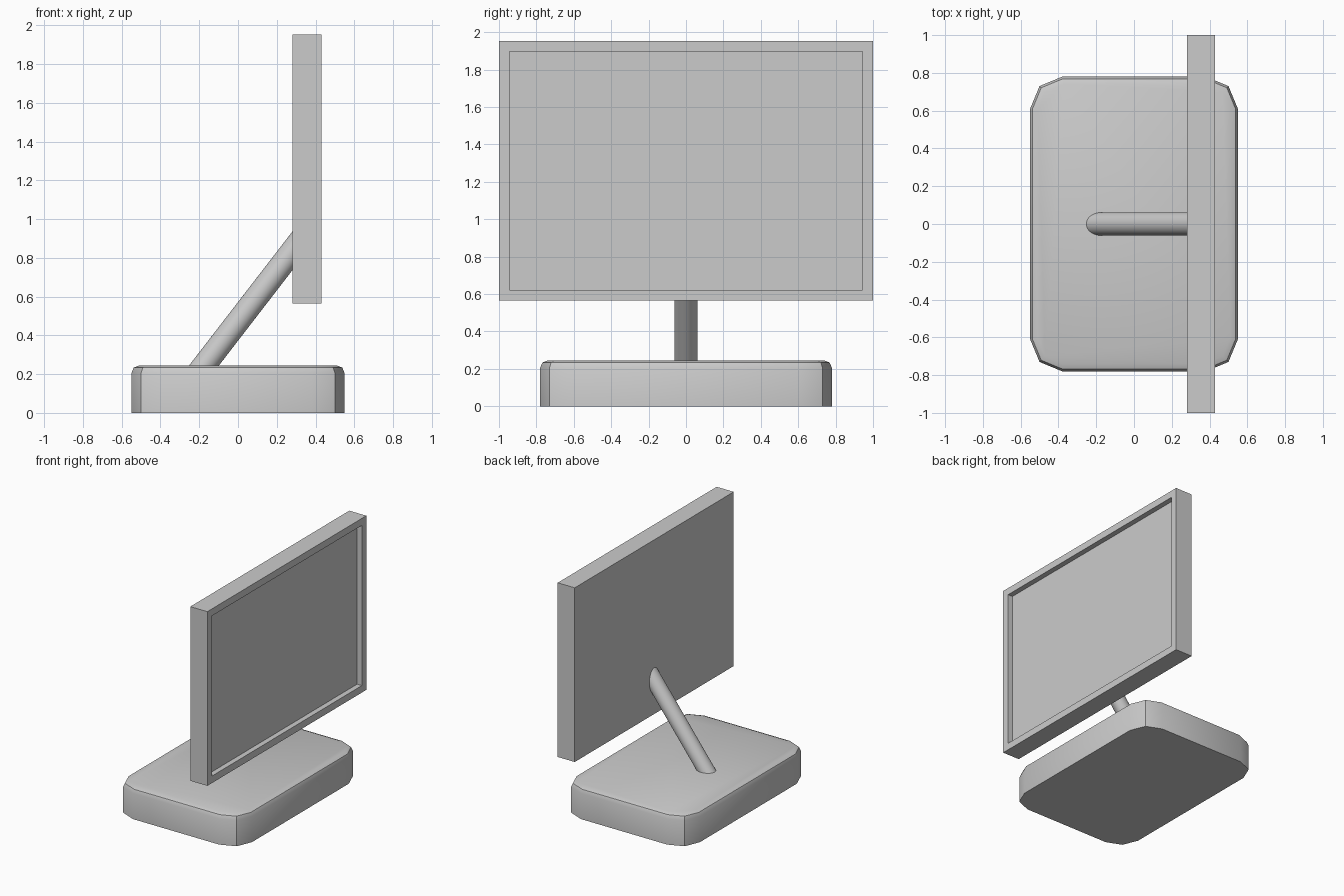
import bpy, bmesh, math
from mathutils import Vector, Matrix

if "Cube" in bpy.data.objects:
    bpy.data.objects.remove(bpy.data.objects["Cube"])


def box(bm, lo, hi):
    lo, hi = Vector(lo), Vector(hi)
    m = Matrix.Translation((lo + hi) / 2) @ Matrix.Diagonal((*(hi - lo), 1))
    bmesh.ops.create_cube(bm, size=1, matrix=m)


def finish(bm, name, smooth=None):
    me = bpy.data.meshes.new(name)
    bm.to_mesh(me)
    bm.free()
    ob = bpy.data.objects.new(name, me)
    bpy.context.collection.objects.link(ob)
    if smooth is not None:
        bpy.ops.object.select_all(action='DESELECT')
        ob.select_set(True)
        bpy.context.view_layer.objects.active = ob
        bpy.ops.object.shade_smooth_by_angle(angle=math.radians(smooth))
    return ob


# Base: slab with chamfer-rounded corners and a softened top rim
bm = bmesh.new()
box(bm, (-0.55, -0.78, 0), (0.55, 0.78, 0.245))
uprights = [e for e in bm.edges if abs(e.verts[0].co.z - e.verts[1].co.z) > 0.1]
bmesh.ops.bevel(bm, geom=uprights, offset=0.17, offset_type='OFFSET',
                segments=2, profile=0.5, affect='EDGES')
rim = [e for e in bm.edges if all(v.co.z > 0.24 for v in e.verts)]
bmesh.ops.bevel(bm, geom=rim, offset=0.04, offset_type='OFFSET',
                segments=2, profile=0.5, affect='EDGES')
finish(bm, "base", 35)

# Screen: panel with a recessed display face
bm = bmesh.new()
box(bm, (0.28, -1, 0.565), (0.43, 1, 1.952))
bm.normal_update()
front = [f for f in bm.faces if f.normal.x > 0.9]
bmesh.ops.inset_region(bm, faces=front, thickness=0.079)
inner = bmesh.ops.extrude_face_region(bm, geom=front)
bmesh.ops.translate(bm, vec=(-0.042, 0, 0),
                    verts=[g for g in inner["geom"] if isinstance(g, bmesh.types.BMVert)])
bmesh.ops.delete(bm, geom=[f for f in front if f.is_valid], context='FACES_ONLY')
bmesh.ops.recalc_face_normals(bm, faces=bm.faces)
finish(bm, "screen")

# Support arm: slanted rod, ends mitred just inside base and screen
bm = bmesh.new()
bottom, top = Vector((-0.175, 0, 0.245)), Vector((0.28, 0, 0.835))
axis = top - bottom
m = Matrix.Translation((bottom + top) / 2) @ axis.to_track_quat('Z', 'Y').to_matrix().to_4x4()
bmesh.ops.create_cone(bm, cap_ends=True, segments=32, radius1=0.061,
                      radius2=0.061, depth=axis.length + 0.4, matrix=m)
for co, no in (((0, 0, 0.235), (0, 0, -1)), ((0.29, 0, 0), (1, 0, 0))):
    cut = bmesh.ops.bisect_plane(bm, geom=bm.verts[:] + bm.edges[:] + bm.faces[:],
                                 plane_co=co, plane_no=no, clear_outer=True)
    bmesh.ops.contextual_create(
        bm, geom=[g for g in cut["geom_cut"] if isinstance(g, bmesh.types.BMEdge)])
bmesh.ops.recalc_face_normals(bm, faces=bm.faces)
finish(bm, "support_arm", 35)
